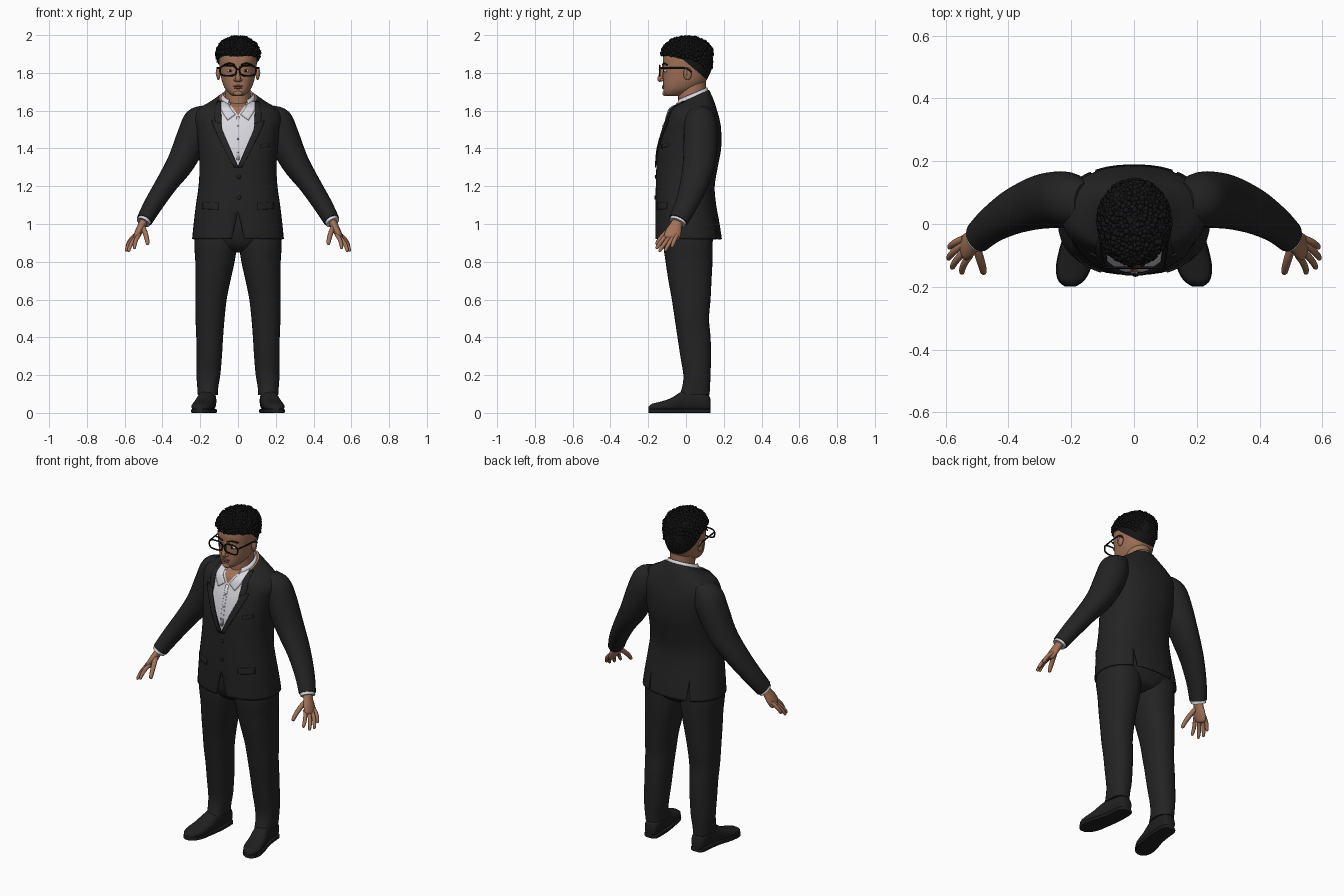
import bpy, bmesh, math, random
from mathutils import Vector as V, Matrix
from mathutils.bvhtree import BVHTree

if "Cube" in bpy.data.objects:
    bpy.data.objects.remove(bpy.data.objects["Cube"])
random.seed(4)


def material(name, r, g, b, rough=0.8):
    m = bpy.data.materials.new(name)
    m.use_nodes = True
    m.diffuse_color = (r, g, b, 1)
    bsdf = m.node_tree.nodes["Principled BSDF"]
    bsdf.inputs["Base Color"].default_value = (r, g, b, 1)
    bsdf.inputs["Roughness"].default_value = rough
    return m


suit = material("charcoal suit", .017, .017, .018)
shirt = material("white shirt", .68, .68, .73)
skin = material("brown skin", .36, .17, .10)
hair = material("black hair", .007, .007, .008)
frame = material("black frame", .006, .006, .006, .4)
leather = material("black leather", .014, .014, .014, .5)
lips = material("lips", .27, .10, .07)
eye_white = material("eye white", .6, .57, .54)


# ---- helpers ----
def spline(rows, k=4):
    """Smoothly resample rows of numbers."""
    out = []
    for i in range(len(rows) - 1):
        a, b, c, d = (rows[max(0, min(len(rows) - 1, i + j))] for j in (-1, 0, 1, 2))
        for s in range(k):
            t = s / k
            out.append([q + t / 2 * (r - p + t * (2*p - 5*q + 4*r - w + t * (3*(q - r) + w - p)))
                        for p, q, r, w in zip(a, b, c, d)])
    return out + [list(rows[-1])]


def ring(c, u, v, n=32, p=2.0):
    power = lambda x: math.copysign(abs(x) ** (2 / p), x)
    return [V(c) + V(u) * power(math.cos(a)) + V(v) * power(math.sin(a))
            for a in (2 * math.pi * i / n for i in range(n))]


def loft(bm, rings, mat=0, caps=(True, True), closed=False, cap_mat=None):
    vs = [[bm.verts.new(p) for p in r] for r in rings]
    n = len(vs[0])
    for a, b in zip(vs, vs[1:] + vs[:1] if closed else vs[1:]):
        for i in range(n):
            bm.faces.new((a[i], a[(i+1) % n], b[(i+1) % n], b[i])).material_index = mat
    for r, use in ((vs[0], caps[0]), (vs[-1], caps[1])):
        if use and not closed:
            bm.faces.new(r).material_index = mat if cap_mat is None else cap_mat


def stack(rows, p=2.3, n=40, k=4):
    """Level rings from rows of z, centre x, half width, front y, back y, tilt."""
    return [ring((x, (f+b)/2, z), (w, 0, 0), (0, (b-f)/2, t*(b-f)/2), n, p)
            for z, x, w, f, b, t in spline(rows, k)]


def tube(bm, rows, mat=0, ref=(0, 1, 0), n=16, k=4, closed=False):
    """Round path from rows of x, y, z, radius along ref, radius across."""
    pts = rows if closed else spline(rows, k)
    rings = []
    for i, (x, y, z, ru, rv) in enumerate(pts):
        nxt = pts[(i+1) % len(pts)] if closed else pts[min(i+1, len(pts)-1)]
        prv = pts[i-1] if closed else pts[max(i-1, 0)]
        t = (V(nxt[:3]) - V(prv[:3])).normalized()
        u = (V(ref) - t * V(ref).dot(t)).normalized()
        rings.append(ring((x, y, z), u * ru, t.cross(u) * rv, n))
    loft(bm, rings, mat, closed=closed)


def ball(bm, c, r, mat=0, seg=16):
    m = Matrix.Translation(c) @ Matrix.Diagonal((*r, 1))
    res = bmesh.ops.create_uvsphere(bm, u_segments=seg, v_segments=seg // 2, radius=1, matrix=m)
    for f in {f for v in res["verts"] for f in v.link_faces}:
        f.material_index = mat


def slice_mesh(bm, co, no):
    bmesh.ops.bisect_plane(bm, geom=bm.verts[:] + bm.edges[:] + bm.faces[:],
                           dist=1e-5, plane_co=co, plane_no=no)


def finish(bm, name, mats, mirror=False, thick=0, angle=0.9):
    bmesh.ops.recalc_face_normals(bm, faces=bm.faces[:])
    me = bpy.data.meshes.new(name)
    bm.to_mesh(me)
    bm.free()
    for m in mats:
        me.materials.append(m)
    me.shade_smooth()
    me.set_sharp_from_angle(angle=angle)
    ob = bpy.data.objects.new(name, me)
    bpy.context.scene.collection.objects.link(ob)
    if thick:
        mod = ob.modifiers.new("thickness", "SOLIDIFY")
        mod.thickness, mod.offset = thick, -1
    if mirror:
        ob.modifiers.new("mirror", "MIRROR").use_mirror_merge = False
    return ob


# ---- jacket body, with shirt and throat as cut faces ----
bm = bmesh.new()
loft(bm, stack([(.92, 0, .243, -.163, .19, 0), (1.0, 0, .235, -.163, .178, 0),
                (1.1, 0, .223, -.162, .16, 0), (1.2, 0, .209, -.16, .152, 0),
                (1.3, 0, .204, -.157, .168, 0), (1.4, 0, .21, -.15, .186, 0),
                (1.5, 0, .222, -.127, .186, 0), (1.56, 0, .232, -.105, .176, 0),
                (1.61, 0, .205, -.09, .16, .05), (1.643, 0, .15, -.078, .143, .2),
                (1.668, 0, .098, -.065, .122, .45)]), caps=(False, True), cap_mat=2)
surface = BVHTree.FromBMesh(bm)
wedges = [(0, 1.31, .447), (0, 1.575, .7), (0, 1.07, -.22), (.13, 1.04, -.07), (-.13, 1.04, -.07)]
for x0, z0, k in wedges:
    for s in (1, -1):
        slice_mesh(bm, (x0, 0, z0), (s, 0, -k))
for s in (1, -1):
    slice_mesh(bm, (s * .085, 0, 1.5), (s, 0, -.05))
gone = []
for f in bm.faces:
    c = f.calc_center_median()
    inside = [abs(c.x - x0) < k * (c.z - z0) for x0, z0, k in wedges]
    if c.y < 0 and f.material_index == 0:
        if inside[1]:
            f.material_index = 2
        elif inside[0] and abs(c.x) < .085 + .05 * (c.z - 1.5):
            f.material_index = 1
    if (c.y < 0 and inside[2]) or (c.y > 0 and (inside[3] or inside[4])):
        gone.append(f)
bmesh.ops.delete(bm, geom=gone, context="FACES")
finish(bm, "jacket_body", [suit, shirt, skin], thick=.007)


def on_front(x, z, off):
    hit = surface.ray_cast(V((x, -1, z)), V((0, 1, 0)))
    if hit[0] is None:
        hit = surface.find_nearest(V((x, -.1, z)))
    return hit[0] + V((0, -off, 0))


def patch(name, rows, mat, mirror=True, off=.006, k=4, m=5):
    """Thin plate lying on the jacket front; rows of x, z, x, z."""
    bm = bmesh.new()
    grid = [[bm.verts.new(on_front(a + (c-a)*j/m, b + (d-b)*j/m, off)) for j in range(m + 1)]
            for a, b, c, d in spline(rows, k)]
    for p, q in zip(grid, grid[1:]):
        for j in range(m):
            bm.faces.new((p[j], p[j+1], q[j+1], q[j]))
    finish(bm, name, [mat], mirror, thick=.006)


patch("lapel", [(.001, 1.3, .02, 1.3), (.042, 1.4, .08, 1.41), (.084, 1.5, .135, 1.53),
                (.088, 1.53, .137, 1.55)], suit, off=.008)
patch("jacket_collar", [(.087, 1.53, .115, 1.535), (.09, 1.59, .125, 1.58), (.09, 1.65, .11, 1.65)], suit)
patch("shirt_collar_flap", [(.06, 1.655, .09, 1.65), (.04, 1.615, .086, 1.6), (.014, 1.58, .055, 1.55)], shirt)
patch("shirt_placket", [(-.009, 1.34, .009, 1.34), (-.009, 1.57, .009, 1.57)], shirt, False, off=.002)
patch("pocket_flap", [(.105, 1.075, .105, 1.11), (.19, 1.08, .19, 1.115)], suit)
patch("breast_pocket", [(.12, 1.4, .12, 1.42), (.17, 1.41, .17, 1.43)], suit, False, off=.004)

bm = bmesh.new()
for z in (1.14, 1.25):
    ball(bm, on_front(.005, z, .002), (.011, .005, .011), 0, 12)
for z in (1.38, 1.45, 1.52):
    ball(bm, on_front(0, z, .002), (.005, .004, .005), 1, 8)
finish(bm, "buttons", [leather, shirt])

# ---- standing shirt collar, open at the throat ----
bm = bmesh.new()
loft(bm, [ring((0, .028, z), (w, 0, 0), (0, d, .42 * d), 40)
          for z, w, d in ((1.65, .097, .094), (1.672, .088, .09), (1.688, .08, .085))], caps=(False, False))
bmesh.ops.delete(bm, context="FACES", geom=[
    f for f in bm.faces if f.calc_center_median().y < 0 and abs(f.calc_center_median().x) < .045])
finish(bm, "shirt_collar", [shirt], thick=.005)

# ---- sleeves and cuffs ----
bm = bmesh.new()
tube(bm, [(.16, .07, 1.6, .06, .04), (.2, .075, 1.55, .083, .083), (.235, .078, 1.47, .09, .086),
          (.3, .07, 1.33, .086, .074), (.38, .042, 1.21, .074, .058), (.45, 0, 1.1, .06, .05),
          (.495, -.04, 1.02, .052, .043)], n=28)
finish(bm, "sleeve", [suit], True)
bm = bmesh.new()
tube(bm, [(.48, -.027, 1.045, .044, .036), (.502, -.046, 1.008, .046, .037)], n=24)
finish(bm, "shirt_cuff", [shirt], True)

# ---- hands ----
bm = bmesh.new()
tube(bm, [(.49, -.035, 1.03, .028, .022), (.508, -.052, .995, .032, .021), (.525, -.066, .96, .042, .02),
          (.54, -.077, .928, .041, .016), (.545, -.081, .918, .03, .01)])
fingers = [((.527, -.107, .937), (.548, -.158, .868)), ((.54, -.09, .928), (.58, -.142, .853)),
           ((.549, -.07, .928), (.592, -.112, .855)), ((.551, -.05, .935), (.588, -.076, .875)),
           ((.505, -.065, .985), (.478, -.158, .89))]
for i, (a, b) in enumerate(fingers):
    a, b, r = V(a), V(b), .013 if i == 4 else .0105
    bend = V((.006, 0, .003)) if i < 4 else V((-.004, -.008, .004))
    tube(bm, [(*(a.lerp(b, t) + bend * math.sin(t * math.pi)), r * s, r * s)
              for t, s in ((-.15, 1), (.3, 1.05), (.7, .95), (.93, .75), (1, .3))], n=12, ref=(1, 0, 0), k=3)
finish(bm, "hand", [skin], True)

# ---- trousers ----
bm = bmesh.new()
loft(bm, stack([(1.0, .115, .105, -.11, .13, 0), (.9, .118, .113, -.12, .14, 0),
                (.8, .122, .104, -.108, .14, 0), (.7, .133, .093, -.093, .135, 0),
                (.6, .143, .083, -.075, .13, 0), (.5, .148, .077, -.06, .122, 0),
                (.4, .15, .071, -.045, .13, 0), (.3, .153, .068, -.03, .132, 0),
                (.2, .157, .063, -.014, .13, 0), (.14, .16, .056, -.02, .127, 0),
                (.095, .16, .053, -.035, .125, 0)], n=32))
finish(bm, "trouser_leg", [suit], True)
bm = bmesh.new()
loft(bm, stack([(1.15, 0, .19, -.13, .13, 0), (1.0, 0, .215, -.135, .15, 0), (.92, 0, .215, -.122, .145, 0),
                (.87, 0, .13, -.09, .12, 0), (.85, 0, .05, -.04, .07, 0)]))
finish(bm, "trouser_seat", [suit])

# ---- shoes ----
shoe = [(.13, .155, .022, .07), (.112, .157, .04, .1), (.04, .16, .045, .12), (-.02, .168, .048, .112),
        (-.08, .182, .053, .076), (-.14, .193, .053, .056), (-.18, .2, .038, .046), (-.198, .203, .014, .03)]
bm = bmesh.new()
loft(bm, [ring((x, y, .005 + h/2), (w, 0, 0), (0, 0, h/2 - .003), 28, 2.5) for y, x, w, h in spline(shoe)])
loft(bm, [ring((x, y * 1.005, .01), (w + .003, 0, 0), (0, 0, .01), 16, 8) for y, x, w, h in spline(shoe)])
finish(bm, "shoe", [leather], True)

# ---- head and neck ----
bm = bmesh.new()
loft(bm, stack([(1.678, 0, .028, -.105, -.03, 0), (1.69, 0, .046, -.117, .01, 0), (1.715, 0, .068, -.12, .06, 0),
                (1.75, 0, .083, -.121, .1, 0), (1.79, 0, .092, -.121, .124, 0), (1.83, 0, .098, -.122, .138, 0),
                (1.88, 0, .101, -.122, .141, 0), (1.93, 0, .097, -.108, .134, 0), (1.965, 0, .075, -.075, .1, 0),
                (1.98, 0, .03, -.03, .05, 0)]))
slice_mesh(bm, (0, -.05, 1.9), (0, .85, 1))
for f in bm.faces:
    c = f.calc_center_median()
    f.material_index = int(c.z > 1.9 - .85 * (c.y + .05))
tube(bm, [(0, .035, 1.58, .075, .07), (0, .033, 1.66, .074, .067), (0, .03, 1.76, .075, .068)], n=28)
tube(bm, [(0, -.115, 1.84, .008, .009), (0, -.126, 1.81, .01, .009), (0, -.134, 1.782, .013, .012),
          (0, -.137, 1.767, .015, .014), (0, -.13, 1.757, .01, .012)])
ball(bm, (0, -.113, 1.692), (.024, .012, .014))
ball(bm, (0, -.12, 1.73), (.026, .007, .005), 2)
ball(bm, (0, -.12, 1.721), (.022, .008, .006), 2)
for s in (1, -1):
    ball(bm, (s * .014, -.128, 1.763), (.009, .011, .008))
    ball(bm, (s * .104, .008, 1.795), (.011, .022, .034))
    ball(bm, (s * .107, -.0, 1.8), (.011, .008, .027))
    ball(bm, (s * .041, -.107, 1.811), (.018, .012, .008), 3)
    ball(bm, (s * .041, -.118, 1.811), (.007, .004, .007), 1)
    tube(bm, [(s * x, y, z, .004, .005) for x, y, z in
              ((.016, -.122, 1.842), (.045, -.117, 1.851), (.074, -.1, 1.842))], 1, ref=(0, 0, 1), n=8)
finish(bm, "head", [skin, hair, lips, eye_white])

# ---- curly hair ----
bm = bmesh.new()
count = 1000
for i in range(count):
    z = 1 - 2 * (i + .5) / count
    r, a = math.sqrt(1 - z * z), i * math.pi * (3 - math.sqrt(5))
    p = V((.111 * r * math.cos(a), .006 + .131 * r * math.sin(a), 1.9 + (.088 if z > 0 else .22) * z))
    if p.z > 1.897 - .42 * max(p.y + .05, 0):
        p += V([random.uniform(-.004, .004) for _ in range(3)])
        bmesh.ops.create_icosphere(bm, subdivisions=1, radius=random.uniform(.009, .0125),
                                   matrix=Matrix.Translation(p))
ball(bm, (0, .006, 1.905), (.111, .131, .084), 0, 32)
for v in bm.verts:
    v.co.z = min(v.co.z, 2.0)
finish(bm, "curly_hair", [hair])

# ---- glasses ----
bm = bmesh.new()
rim = ring((.052, -.139, 1.812), (.043, 0, 0), (0, 0, .027), 32, 3)
tube(bm, [(*p, .004, .0045) for p in rim], closed=True, n=8)
tube(bm, [(0, -.141, 1.82, .004, .004), (.011, -.139, 1.818, .004, .004)], n=8)
tube(bm, [(.095, -.138, 1.825, .005, .004), (.106, -.07, 1.825, .005, .003), (.112, .0, 1.824, .005, .003),
          (.109, .03, 1.802, .004, .003)], ref=(0, 0, 1), n=8)
finish(bm, "glasses", [frame], True)
